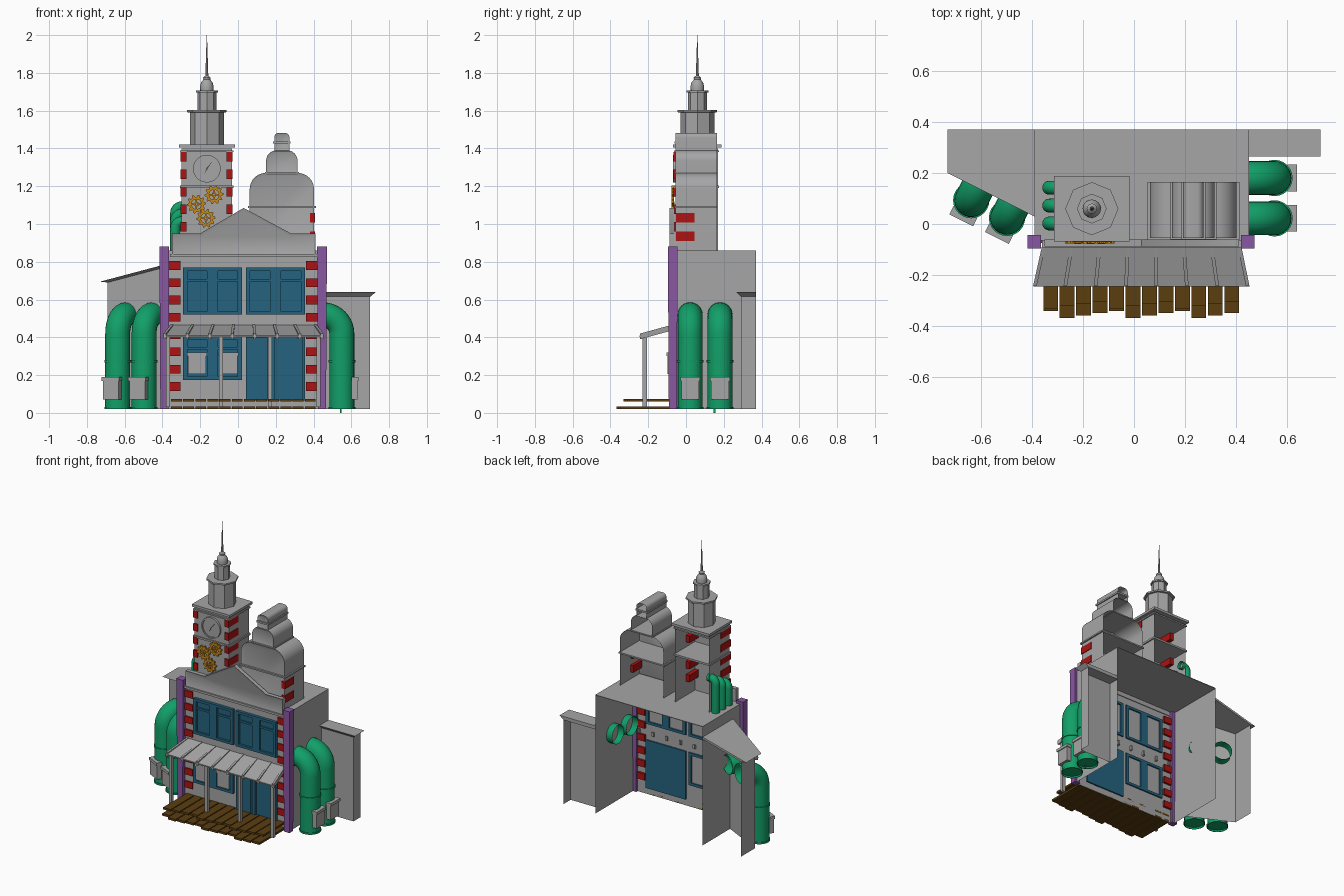
import bpy, bmesh
from math import sin, cos, pi
from mathutils import Vector

if "Cube" in bpy.data.objects:
    bpy.data.objects.remove(bpy.data.objects["Cube"])


def material(name, r, g, b):
    m = bpy.data.materials.new(name)
    m.use_nodes = True
    m.diffuse_color = (r, g, b, 1)
    m.node_tree.nodes["Principled BSDF"].inputs["Base Color"].default_value = (r, g, b, 1)
    return m


grey = material("plaster grey", .38, .38, .38)
teal = material("window teal", .018, .125, .21)
red = material("brick red", .42, .006, .006)
green = material("pipe green", .006, .35, .14)
purple = material("pillar purple", .25, .095, .36)
brown = material("plank brown", .105, .048, .005)
gold = material("gear gold", .58, .25, .01)
dark = material("dark grey", .06, .06, .06)


def finish(name, bm, mat, smooth=False):
    mesh = bpy.data.meshes.new(name)
    bm.to_mesh(mesh)
    bm.free()
    mesh.materials.append(mat)
    ob = bpy.data.objects.new(name, mesh)
    bpy.context.scene.collection.objects.link(ob)
    if smooth:
        bpy.ops.object.select_all(action="DESELECT")
        ob.select_set(True)
        bpy.context.view_layer.objects.active = ob
        bpy.ops.object.shade_smooth_by_angle()
    return ob


def bridge(bm, a, b, closed=True):
    for i in range(len(a) if closed else len(a) - 1):
        j = (i + 1) % len(a)
        bm.faces.new((a[i], a[j], b[j], b[i]))


def boxes(name, mat, spans):
    """Each span is (x0, x1, y0, y1, z0, z1)."""
    bm = bmesh.new()
    for x0, x1, y0, y1, z0, z1 in spans:
        lo, hi = ([bm.verts.new(p) for p in ((x0, y0, z), (x1, y0, z), (x1, y1, z), (x0, y1, z))]
                  for z in (z0, z1))
        bridge(bm, lo, hi)
        bm.faces.new(lo[::-1])
        bm.faces.new(hi)
    return finish(name, bm, mat)


def strip(name, path, z0, tops):
    """Thin wall standing on an open plan path."""
    bm = bmesh.new()
    bridge(bm, [bm.verts.new((x, y, z0)) for x, y in path],
           [bm.verts.new((x, y, t)) for (x, y), t in zip(path, tops)], False)
    return finish(name, bm, grey)


def loft(name, mat, low, high, caps=True):
    bm = bmesh.new()
    a, b = [[bm.verts.new(p) for p in ring] for ring in (low, high)]
    bridge(bm, a, b)
    if caps:
        bm.faces.new(a[::-1])
        bm.faces.new(b)
    bmesh.ops.recalc_face_normals(bm, faces=bm.faces)
    return finish(name, bm, mat)


def facade(name, outline, y0, y1, border, back=False):
    """Front outline with a sunk panel, run back in depth."""
    bm = bmesh.new()
    a, b = [[bm.verts.new((x, y, z)) for x, z in outline] for y in (y0, y1)]
    front = bm.faces.new(a)
    bridge(bm, a, b)
    if back:
        bm.faces.new(b[::-1])
    bmesh.ops.recalc_face_normals(bm, faces=bm.faces)
    bmesh.ops.inset_region(bm, faces=[front], thickness=border, depth=-.006)
    return finish(name, bm, grey, True)


def wheel(name, mat, cx, cz, outer, inner, y0, y1, teeth=0):
    """Flat ring facing the front, toothed when teeth is given."""
    n = teeth * 4 or 32
    bm = bmesh.new()
    rings = []
    for y, kind in ((y0, 0), (y0, 1), (y1, 1), (y1, 0)):
        ring = []
        for i in range(n):
            r = inner if kind == 0 else outer * (.78 if teeth and i % 4 > 1 else 1)
            t = 2 * pi * i / n
            ring.append(bm.verts.new((cx + r * cos(t), y, cz + r * sin(t))))
        rings.append(ring)
    for i in range(4):
        bridge(bm, rings[i], rings[(i + 1) % 4])
    bmesh.ops.recalc_face_normals(bm, faces=bm.faces)
    return finish(name, bm, mat)


def elbow_pipe(name, x, y, dx, dy, z0, top, bend, r, run):
    """Open pipe rising from the ground and turning into a wall."""
    d, side, up = Vector((dx, dy, 0)), Vector((-dy, dx, 0)), Vector((0, 0, 1))
    base, zc = Vector((x, y, 0)), top - r - bend
    steps = [(base + up * z0, 0)]
    for i in range(11):
        t = i * pi / 20
        steps.append((base + d * bend * (1 - cos(t)) + up * (zc + bend * sin(t)), t))
    steps.append((steps[-1][0] + d * run, pi / 2))
    bm = bmesh.new()
    previous = None
    for p, t in steps:
        out = d * cos(t) - up * sin(t)
        ring = [bm.verts.new(p + r * (out * cos(a * pi / 12) + side * sin(a * pi / 12))) for a in range(24)]
        if previous:
            bridge(bm, previous, ring)
        previous = ring
    bmesh.ops.recalc_face_normals(bm, faces=bm.faces)
    finish(name, bm, green, True)


def turned(name, x, y, profile, sides, smooth=False):
    """Lathe of (radius, z) pairs around a vertical axis."""
    bm = bmesh.new()
    rings = [[bm.verts.new((x + r * sin(2 * pi * i / sides), y - r * cos(2 * pi * i / sides), z))
              for i in range(sides)] for r, z in profile]
    for a, b in zip(rings, rings[1:]):
        bridge(bm, a, b)
    bm.faces.new(rings[-1])
    finish(name, bm, green if "pipe" in name else grey, smooth)


# Main shell, open at the back
LEFT, RIGHT, FRONT, BACK, ROOF, BASE = -.39, .45, -.065, .37, .86, .02
strip("main_walls", [(LEFT, BACK), (LEFT, FRONT), (RIGHT, FRONT), (RIGHT, BACK)], BASE, [ROOF] * 4)
boxes("main_roof", grey, [(LEFT, RIGHT, FRONT, BACK, ROOF - .004, ROOF)])

# Side wings with flared roofs
def slope(x):
    return .785 + (x - LEFT) * .265
wing = [(-.69, BACK), (-.69, .215), (LEFT, .065)]
strip("left_wing_walls", wing, BASE, [slope(x) - .015 for x, y in wing])
eave = [(-.73, BACK), (-.73, .2), (LEFT, .03), (LEFT, BACK)]
loft("left_wing_roof", grey, [(x, y, slope(x) - .015) for x, y in wing + [(LEFT, BACK)]],
     [(x, y, slope(x)) for x, y in eave])
wing = [(RIGHT, .29), (.7, .29), (.7, BACK)]
strip("right_wing_walls", wing, BASE, [.62] * 3)
eave = [(RIGHT, .265), (.73, .265), (.73, BACK), (RIGHT, BACK)]
loft("right_wing_roof", grey, [(x, y, .615) for x, y in wing + [(RIGHT, BACK)]], [(x, y, .64) for x, y in eave])

# Corner pillars, slightly tapered
for name, x in (("left", .445), ("right", -.39)):
    rings = [[(x + sx * w, -.07 + sy * w, z) for sx, sy in ((-1, -1), (1, -1), (1, 1), (-1, 1))]
             for w, z in ((.021, BASE), (.026, .88))]
    loft(name + "_pillar", purple, *rings)

# Brick corners
levels = [.14 + .0915 * i for i in range(8)]
boxes("house_bricks", red, [(x, x + .06, -.075, -.05, z - .023, z + .023) for z in levels for x in (-.365, .36)])
levels = [.985 + .0925 * i for i in range(5)]
boxes("tower_bricks", red, [(x, x + .032, -.066, .045, z - .025, z + .025) for z in levels for x in (-.304, -.06)])
boxes("gable_bricks", red, [(.38, .407, -.056, .045, z, z + .05) for z in (.91, 1.008)])

# Stepped parapet
facade("parapet", [(-.35, .83), (.41, .83), (.41, .95), (.28, .95), (.03, 1.085), (-.2, .95), (-.35, .95)],
       -.088, -.06, .016, True)
boxes("parapet_ledge", grey, [(-.36, .42, -.092, -.06, .825, .84)])

# Clock tower, hollow and open at the back
strip("tower_walls", [(-.3, .17), (-.3, -.056), (-.032, -.056), (-.032, .17)], ROOF, [1.4] * 4)
boxes("tower_ledges", grey, [(-.308, -.024, -.064, .175, 1.19, 1.203), (-.308, -.024, -.064, .175, 1.38, 1.39),
                             (-.313, -.017, -.068, .188, 1.405, 1.422)])
TX, TY = -.165, .06
turned("tower_octagon", TX, TY, [(.09, 1.42), (.09, 1.59), (.104, 1.592), (.104, 1.603)], 8)
turned("tower_lantern", TX, TY, [(.05, 1.6), (.05, 1.695), (.058, 1.697), (.058, 1.707)], 8)
turned("tower_dome", TX, TY, [(.035, 1.705), (.036, 1.73), (.03, 1.75), (.018, 1.765), (.02, 1.775), (.008, 1.785)], 16, True)
turned("tower_spire", TX, TY, [(.008, 1.78), (.001, 2)], 8)

# Clock face and hands
wheel("clock_face", grey, TX, 1.293, .066, .001, -.064, -.056)
wheel("clock_rim", grey, TX, 1.293, .073, .064, -.07, -.056)
for name, dx, dz in (("long_hand", .03, .04), ("short_hand", -.012, -.026)):
    loft(name, dark, [(TX - .003, -.066, 1.295), (TX + .003, -.066, 1.291), (TX + dx, -.066, 1.293 + dz)],
         [(TX - .003, -.064, 1.295), (TX + .003, -.064, 1.291), (TX + dx, -.064, 1.293 + dz)])

# Gears below the clock
for i, (x, z) in enumerate(((-.22, 1.105), (-.127, 1.155), (-.17, 1.03))):
    wheel("gear_%d" % i, gold, x, z, .05, .026, -.076, -.064, 10)
    wheel("gear_hub_%d" % i, gold, x, z, .013, .005, -.078, -.06)
    boxes("gear_spokes_%d" % i, gold, [(x + s * .01 - .01, x + s * .01 + .01, -.074, -.066, z - .004, z + .004) for s in (-2, 2)]
          + [(x - .004, x + .004, -.074, -.066, z + s * .01 - .01, z + s * .01 + .01) for s in (-2, 2)])

# Round-shouldered gable in three tiers
GX = .232
def arch(half, z0, z1, r):
    right = [(half - r + r * cos(i * pi / 16), z1 - r + r * sin(i * pi / 16)) for i in range(9)]
    pts = [(half, z0)] + right
    return [(GX + x, z) for x, z in pts] + [(GX - x, z) for x, z in reversed(pts)]
for name, half, z0, z1, r in (("lower", .17, ROOF, 1.27, .085), ("middle", .083, 1.265, 1.39, .055),
                              ("upper", .04, 1.385, 1.483, .025)):
    facade(name + "_gable", arch(half, z0, z1, r), -.055, .165, .015)
boxes("gable_ledges", grey, [(GX - .18, GX + .18, -.062, .165, 1.085, 1.095),
                             (GX - .09, GX + .09, -.06, .165, 1.268, 1.276),
                             (GX - .047, GX + .047, -.06, .165, 1.425, 1.437)])

# Windows: sunk glass with frame, wide mullion and rails
def window(name, x0, x1, z0, z1):
    mid, f, b = (x0 + x1) / 2, -.086, -.055
    rail = z0 + (z1 - z0) * .7
    boxes(name + "_glass", teal, [(x0, x1, -.071, -.066, z0, z1)])
    boxes(name + "_frame", teal, [(x0, x0 + .022, f, b, z0, z1), (x1 - .022, x1, f, b, z0, z1),
                                  (x0, x1, f, b, z0, z0 + .018), (x0, x1, f, b, z1 - .018, z1),
                                  (mid - .028, mid + .028, f, b, z0, z1),
                                  (x0, x1, -.08, -.07, rail, rail + .014)])
window("upper_right_window", -.29, .02, .52, .77)
window("upper_left_window", .042, .355, .52, .77)
window("lower_window", -.29, .02, .175, .405)
boxes("window_boxes", grey, [(x, x + .095, -.098, -.066, .205, .3) for x in (-.265, -.097)])
boxes("window_box_lids", grey, [(x - .005, x + .1, -.102, -.066, .3, .32) for x in (-.265, -.097)])

# Double door
boxes("doors", teal, [(.042, .355, -.074, -.055, .065, .405), (.042, .155, -.082, -.07, .07, .4),
                      (.17, .195, -.086, -.07, .065, .405), (.34, .355, -.086, -.07, .065, .405)])

# Awning with ribs and posts
def awning_ring(drop):
    return [(-.35, FRONT, .465 - drop), (.41, FRONT, .465 - drop), (.452, -.245, .41 - drop), (-.394, -.245, .41 - drop)]
loft("awning", grey, awning_ring(.008), awning_ring(0))
for i in range(8):
    xb, xf = -.345 + i * .1072, -.388 + i * .119
    rings = [[(x - .007, y, z), (x + .007, y, z), (x + .007, y, z + .03), (x - .007, y, z + .03)]
             for x, y, z in ((xb, -.05, .443), (xf, -.243, .39))]
    loft("awning_rib_%d" % i, grey, *rings)
boxes("awning_posts", grey, [(x - .011, x + .011, -.229, -.207, .03, .41) for x in (-.37, -.09, .17, .427)])

# Boardwalk planks on two levels with uneven ends
planks = []
for i in range(12):
    x, shift = -.355 + i * .0644, (i * 5 % 4) * .009
    planks.append((x, x + .058, -.33 + shift, FRONT, .06, .074))
    planks.append((x, x + .058, -.34 - (i * 3 % 4) * .009, FRONT, BASE, .035))
boxes("boardwalk", brown, planks)

# Large side pipes with collars and meter boxes
spots = [(.55, .022, -1, 0), (.55, .18, -1, 0), (-.637, .093, .447, .894), (-.497, .024, .447, .894)]
for i, (x, y, dx, dy) in enumerate(spots):
    elbow_pipe("large_pipe_%d" % i, x, y, dx, dy, BASE, .585, .1, .066, .045)
    for z in (BASE, .268):
        turned("pipe_collar_%d" % i, x, y, [(.066, z), (.071, z), (.071, z + .012), (.066, z + .012)], 24)
    for name, w, z0, z1, depth in (("meter", .047, .07, .17, .082), ("meter_lid", .052, .17, .19, .088)):
        rings = [[(x - dx * k - dy * s, y - dy * k + dx * s, z)
                  for k, s in ((.05, -w), (depth, -w), (depth, w), (.05, w))] for z in (z0, z1)]
        loft("%s_%d" % (name, i), grey, *rings)
boxes("drain_stub", green, [(.54, .548, .145, .155, 0, .03)])

# Small roof pipes bending into the tower
for i in range(3):
    elbow_pipe("small_pipe_%d" % i, -.332, .002 + i * .07, 1, 0, ROOF, 1.04 + i * .04, .035, .027, .02)
